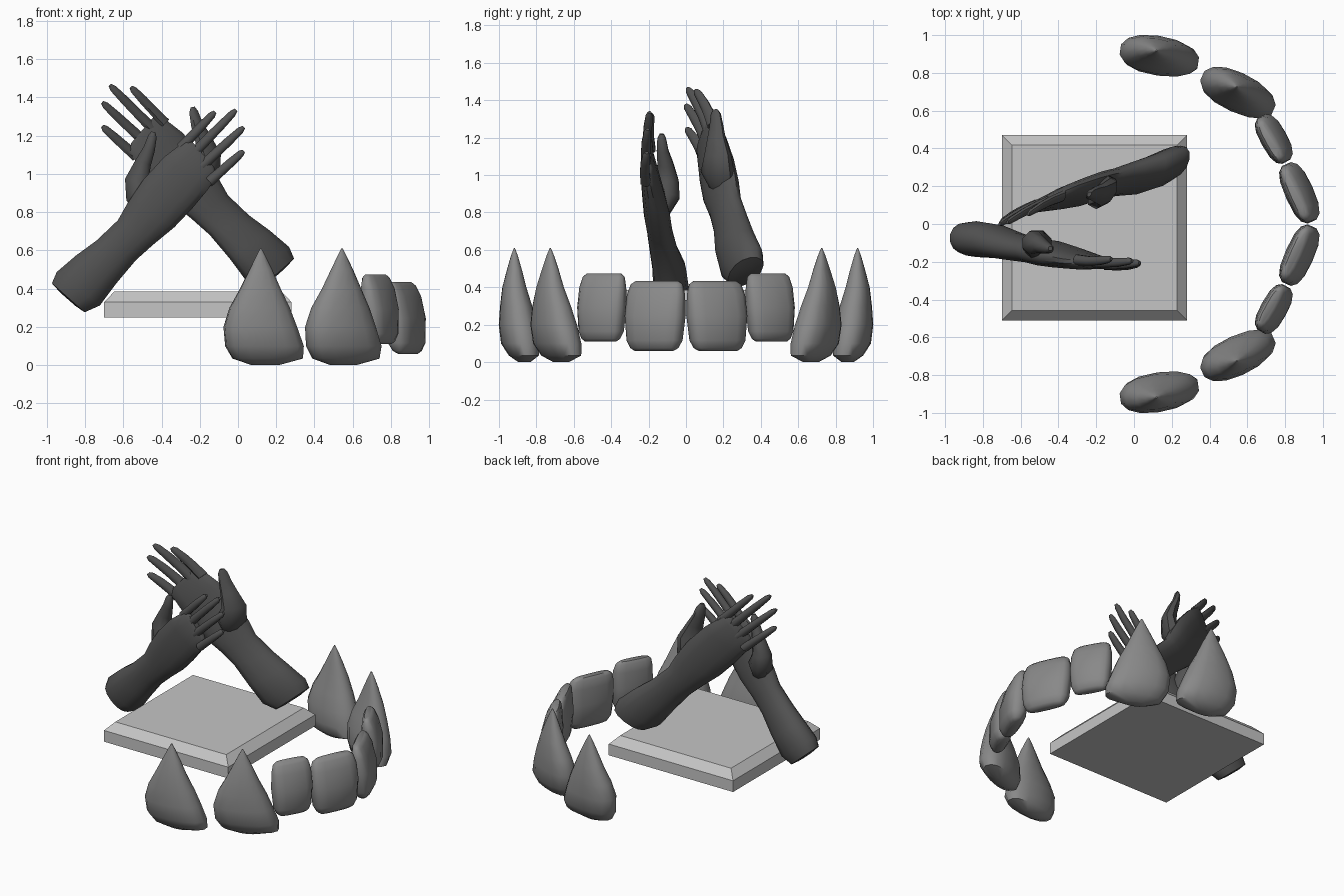
import bpy, bmesh, math
from mathutils import Vector

if "Cube" in bpy.data.objects:
    bpy.data.objects.remove(bpy.data.objects["Cube"])


def material(name, value):
    m = bpy.data.materials.new(name)
    m.diffuse_color = (value, value, value, 1)
    m.use_nodes = True
    m.node_tree.nodes["Principled BSDF"].inputs["Base Color"].default_value = m.diffuse_color
    return m


PALE = material("pale_grey", 0.56)
MID = material("mid_grey", 0.25)
DARK = material("dark_grey", 0.085)


def ring(centre, a, b, n, power=2.0):
    """Closed (super)ellipse around centre with half-axis vectors a and b."""
    pts = []
    for i in range(n):
        t = 2 * math.pi * (i + 0.5) / n
        c, s = math.cos(t), math.sin(t)
        c = math.copysign(abs(c) ** (2 / power), c)
        s = math.copysign(abs(s) ** (2 / power), s)
        pts.append(centre + a * c + b * s)
    return pts


def loft(bm, rings):
    """Skin a list of rings and cap both ends."""
    rows = [[bm.verts.new(p) for p in r] for r in rings]
    n = len(rows[0])
    for r0, r1 in zip(rows, rows[1:]):
        for i in range(n):
            j = (i + 1) % n
            bm.faces.new((r0[i], r0[j], r1[j], r1[i]))
    bm.faces.new(rows[0][::-1])
    bm.faces.new(rows[-1])


def finish(bm, name, mat, smooth=50):
    bmesh.ops.recalc_face_normals(bm, faces=bm.faces)
    me = bpy.data.meshes.new(name)
    bm.to_mesh(me)
    bm.free()
    me.materials.append(mat)
    ob = bpy.data.objects.new(name, me)
    bpy.context.collection.objects.link(ob)
    if smooth:
        bpy.ops.object.select_all(action='DESELECT')
        ob.select_set(True)
        bpy.context.view_layer.objects.active = ob
        bpy.ops.object.shade_smooth_by_angle(angle=math.radians(smooth))
    return ob


# Slab with a chamfered top edge
bm = bmesh.new()
mid = Vector((-0.21, -0.02, 0))
loft(bm, [[mid + Vector((sx * h, sy * h, z)) for sx, sy in ((-1, -1), (1, -1), (1, 1), (-1, 1))]
          for z, h in ((0.25, 0.49), (0.33, 0.49), (0.385, 0.437))])
finish(bm, "slab", PALE, 0)


# Teeth: rings are (z, x0, x1, half depth, depth offset)
FANG = [(0.0, -0.06, 0.08, 0.03, 0.02), (0.035, -0.165, 0.21, 0.075, 0.015),
        (0.1, -0.205, 0.212, 0.1, 0.0), (0.2, -0.215, 0.175, 0.1, -0.01),
        (0.3, -0.185, 0.135, 0.083, -0.02), (0.4, -0.13, 0.085, 0.063, -0.03),
        (0.5, -0.08, 0.04, 0.038, -0.03), (0.57, -0.045, 0.005, 0.018, -0.03),
        (0.61, -0.024, -0.016, 0.003, -0.03)]


def incisor(z0, z1, length, depth):
    rows = [(0, 0.66, 0.3, -0.2), (0.04, 0.8, 0.6, -0.15), (0.15, 0.92, 0.92, -0.1),
            (0.5, 1, 1, 0), (0.8, 0.97, 0.75, 0.15), (0.95, 0.88, 0.5, 0.3), (1, 0.72, 0.28, 0.35)]
    return [(z0 + (z1 - z0) * t, -l * length / 2, l * length / 2, d * depth / 2, o * depth / 2)
            for t, l, d, o in rows]


def tooth(name, rows, x, y, degrees, power):
    for side, label in ((1, "front"), (-1, "back")):
        bm = bmesh.new()
        ca, sa = math.cos(math.radians(degrees)), math.sin(math.radians(degrees))
        along, across = Vector((ca, sa, 0)), Vector((-sa, ca, 0))
        rings = []
        for z, x0, x1, d, o in rows:
            c = Vector((x, y, z)) + along * (x0 + x1) / 2 + across * o
            r = ring(c, along * (x1 - x0) / 2, across * d, 14, power)
            rings.append([Vector((p.x, p.y * side, p.z)) for p in r])
        loft(bm, rings)
        finish(bm, name + "_" + label, MID)


tooth("outer_fang", FANG, 0.135, -0.885, 8, 2.3)
tooth("inner_fang", FANG, 0.55, -0.69, 24, 2.3)
tooth("side_incisor", incisor(0.11, 0.475, 0.28, 0.14), 0.74, -0.45, 61, 2.8)
tooth("central_incisor", incisor(0.06, 0.435, 0.34, 0.15), 0.875, -0.165, 66, 2.8)

# Forearm and palm: (upper edge x, z, lower edge x, z, y, half thickness)
ARM = [(-0.93, 0.38, -0.85, 0.31, -0.07, 0.045), (-0.975, 0.43, -0.80, 0.275, -0.075, 0.083),
       (-0.95, 0.49, -0.72, 0.31, -0.08, 0.095), (-0.85, 0.575, -0.635, 0.425, -0.09, 0.09),
       (-0.74, 0.655, -0.53, 0.55, -0.12, 0.075), (-0.63, 0.76, -0.44, 0.63, -0.14, 0.068),
       (-0.58, 0.85, -0.33, 0.72, -0.155, 0.07), (-0.50, 0.97, -0.235, 0.82, -0.175, 0.06),
       (-0.39, 1.09, -0.16, 0.91, -0.195, 0.047), (-0.28, 1.175, -0.11, 0.98, -0.205, 0.033),
       (-0.24, 1.17, -0.12, 1.03, -0.205, 0.02)]
# Thumb path: (x, z, y, radius)
THUMB = [(-0.49, 0.80, -0.13, 0.05), (-0.51, 0.88, -0.11, 0.082), (-0.53, 0.97, -0.10, 0.066),
         (-0.495, 1.06, -0.11, 0.046), (-0.465, 1.13, -0.125, 0.034),
         (-0.448, 1.195, -0.13, 0.025), (-0.443, 1.22, -0.13, 0.012)]
# Fingers: (base x, z, tip x, z, y)
FINGERS = [(-0.30, 1.135, -0.12, 1.325, -0.19), (-0.24, 1.10, -0.01, 1.335, -0.20),
           (-0.19, 1.04, 0.03, 1.245, -0.21), (-0.15, 0.96, 0.03, 1.12, -0.215)]


def tube(path, n=8):
    """Rings across a path lying in an upright plane."""
    rings = []
    for i, (x, z, y, r) in enumerate(path):
        a, b = path[max(i - 1, 0)], path[min(i + 1, len(path) - 1)]
        d = Vector((b[0] - a[0], 0, b[1] - a[1])).normalized()
        rings.append(ring(Vector((x, y, z)), Vector((-d.z, 0, d.x)) * r, Vector((0, r, 0)), n))
    return rings


def arm(name, place):
    bm = bmesh.new()
    body = []
    for px, pz, qx, qz, y, h in ARM:
        p, q = Vector((px, y, pz)), Vector((qx, y, qz))
        body.append(ring((p + q) / 2, (p - q) / 2, Vector((0, h, 0)), 14, 2.2))
    parts = [body, tube(THUMB)]
    for bx, bz, tx, tz, y in FINGERS:
        parts.append(tube([(bx + (tx - bx) * t, bz + (tz - bz) * t, y + bend, r)
                           for t, r, bend in ((0, 0.03, 0), (0.35, 0.027, -0.006), (0.65, 0.025, -0.004),
                                              (0.92, 0.02, 0.003), (1, 0.01, 0.005))]))
    for rings in parts:
        loft(bm, [[place(p) for p in r] for r in rings])
    finish(bm, name, DARK)


# Front arm, and the back arm as its mirrored, slanted partner
arm("front_arm", lambda p: p)
arm("back_arm", lambda p: Vector((-0.68 - p.x, -p.y - 0.19 - 0.489 * p.x, p.z + 0.13)))
